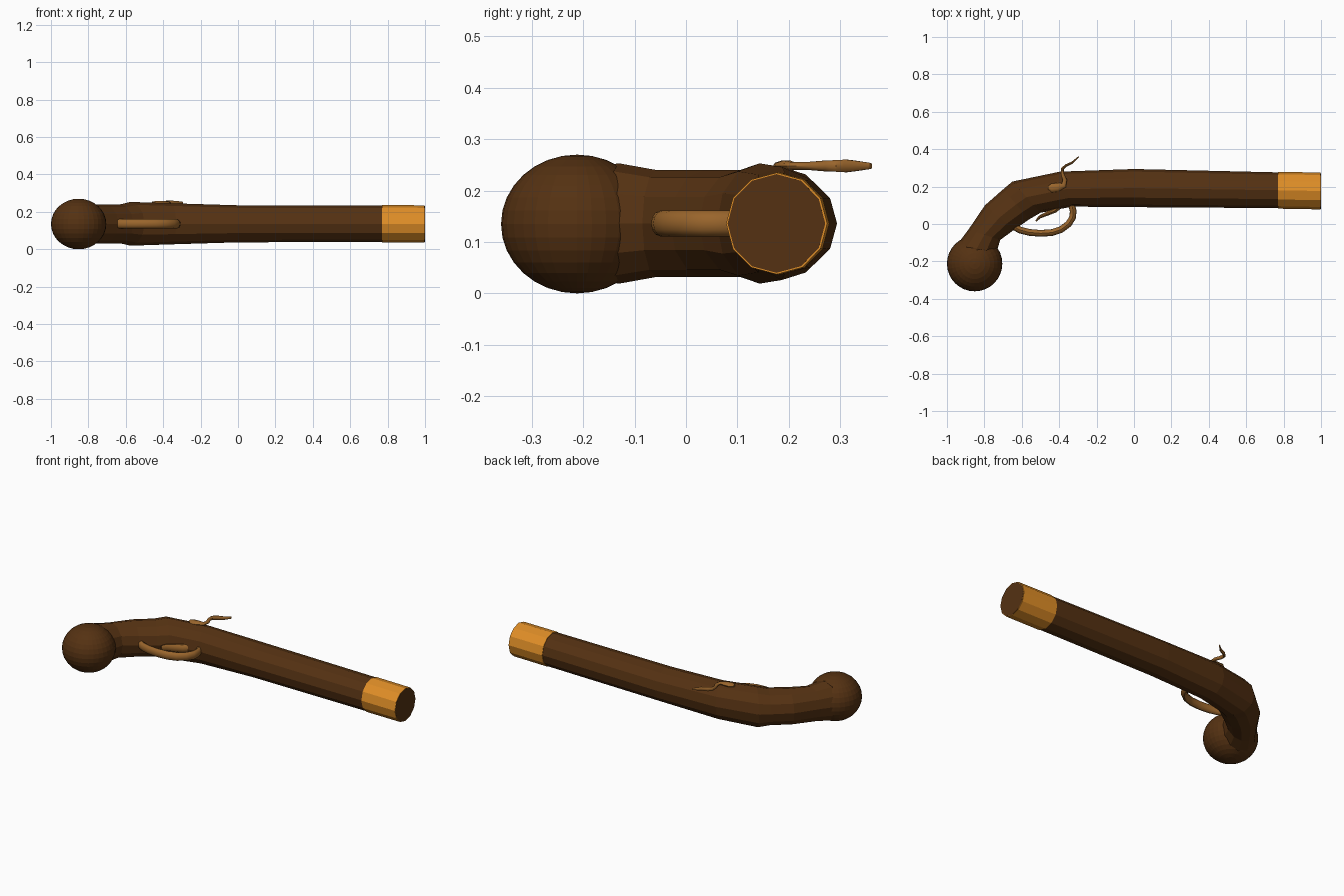
import bpy, bmesh, math
from mathutils import Vector

if "Cube" in bpy.data.objects:
    bpy.data.objects.remove(bpy.data.objects["Cube"])

ZC = 0.136  # mid-plane of the pistol


def material(name, rgb):
    m = bpy.data.materials.new(name)
    m.diffuse_color = (*rgb, 1)
    m.use_nodes = True
    m.node_tree.nodes["Principled BSDF"].inputs["Base Color"].default_value = m.diffuse_color
    return m


WOOD = material("dark_wood", (0.09, 0.031, 0.006))
BRASS = material("bright_brass", (0.74, 0.27, 0.02))
BRONZE = material("bronze", (0.32, 0.13, 0.025))


def loft(name, sections, sides, mat, zc=ZC, smooth=False):
    """Skin elliptical rings: each section is (top point, bottom point, z radius)."""
    bm = bmesh.new()
    rings = []
    for top, bottom, rz in sections:
        c, v = (Vector(top) + Vector(bottom)) / 2, (Vector(top) - Vector(bottom)) / 2
        ring = []
        for i in range(sides):
            a = 2 * math.pi * i / sides
            p = c + v * math.cos(a)
            ring.append(bm.verts.new((p.x, p.y, zc + rz * math.sin(a))))
        rings.append(ring)
    for r, s in zip(rings, rings[1:]):
        for i in range(sides):
            j = (i + 1) % sides
            bm.faces.new((r[i], r[j], s[j], s[i]))
    bm.faces.new(rings[0])
    bm.faces.new(rings[-1])
    bmesh.ops.recalc_face_normals(bm, faces=bm.faces)
    me = bpy.data.meshes.new(name)
    bm.to_mesh(me)
    bm.free()
    me.materials.append(mat)
    ob = bpy.data.objects.new(name, me)
    bpy.context.collection.objects.link(ob)
    if smooth:
        bpy.ops.object.select_all(action='DESELECT')
        ob.select_set(True)
        bpy.context.view_layer.objects.active = ob
        bpy.ops.object.shade_smooth_by_angle(angle=math.radians(40))
    return ob


def sweep(name, path, sides, mat, zc=ZC):
    """Bent rod along (x, y, in-plane radius, z radius) points."""
    pts = [Vector(p[:2]) for p in path]
    secs = []
    for i, (x, y, r, rz) in enumerate(path):
        t = (pts[min(i + 1, len(pts) - 1)] - pts[max(i - 1, 0)]).normalized()
        n = Vector((-t.y, t.x)) * r
        secs.append((pts[i] + n, pts[i] - n, rz))
    return loft(name, secs, sides, mat, zc, True)


# Barrel and curved grip in one twelve-sided body
loft("stock_and_barrel", [
    ((0.999, 0.271), (0.999, 0.081), 0.096),
    ((0.77, 0.276), (0.77, 0.085), 0.097),
    ((0.0, 0.294), (0.0, 0.09), 0.099),
    ((-0.395, 0.28), (-0.33, 0.093), 0.110),
    ((-0.65, 0.227), (-0.50, 0.06), 0.117),
    ((-0.70, 0.185), (-0.56, 0.025), 0.104),
    ((-0.797, 0.10), (-0.64, -0.03), 0.104),
    ((-0.885, -0.03), (-0.715, -0.085), 0.104),
    ((-0.945, -0.11), (-0.735, -0.15), 0.117),
    ((-0.955, -0.17), (-0.75, -0.20), 0.110)], 12, WOOD)

# Brass muzzle band
band = loft("muzzle_band", [((0.998, 0.275), (0.998, 0.078), 0.099),
                            ((0.77, 0.279), (0.77, 0.082), 0.1)], 12, BRASS)

# Round pommel
bpy.ops.mesh.primitive_uv_sphere_add(segments=32, ring_count=16, radius=1,
                                     location=(-0.852, -0.212, 0.135))
pommel = bpy.context.object
pommel.name = "pommel"
pommel.scale = (0.148, 0.148, 0.135)
pommel.data.materials.append(WOOD)

# Trigger guard
guard = [(-0.65, -0.01), (-0.61, -0.032), (-0.56, -0.045), (-0.50, -0.05), (-0.44, -0.046),
         (-0.39, -0.03), (-0.35, 0.0), (-0.328, 0.035), (-0.325, 0.07), (-0.335, 0.11)]
sweep("trigger_guard", [(x, y, 0.018, 0.025) for x, y in guard], 12, BRONZE)

# Trigger blade
sweep("trigger", [(-0.39, 0.11, 0.02, 0.025), (-0.425, 0.075, 0.016, 0.025),
                  (-0.465, 0.055, 0.011, 0.023), (-0.505, 0.037, 0.008, 0.02),
                  (-0.525, 0.015, 0.004, 0.014)], 10, BRONZE)

# Hammer on the upper side
sweep("hammer", [(-0.46, 0.195, 0.008, 0.006), (-0.44, 0.193, 0.024, 0.011),
                 (-0.41, 0.196, 0.023, 0.011), (-0.375, 0.207, 0.015, 0.008),
                 (-0.37, 0.235, 0.012, 0.008), (-0.383, 0.27, 0.009, 0.011),
                 (-0.382, 0.295, 0.008, 0.012), (-0.365, 0.312, 0.007, 0.013),
                 (-0.33, 0.328, 0.006, 0.011), (-0.295, 0.36, 0.003, 0.006)],
      10, BRONZE, 0.248)
